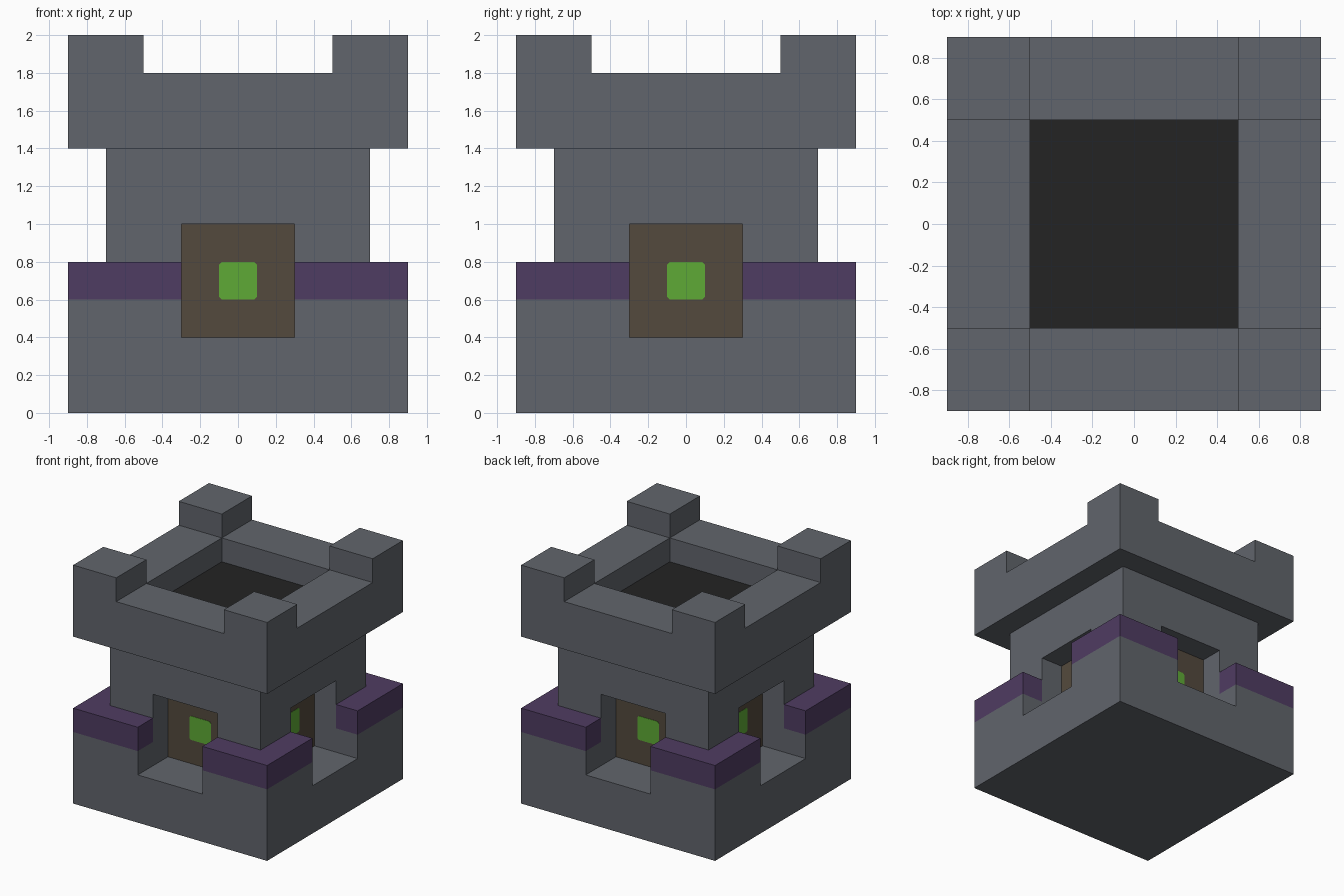
import bpy, bmesh
from math import pi
from mathutils import Matrix, Vector

if "Cube" in bpy.data.objects:
    bpy.data.objects.remove(bpy.data.objects["Cube"], do_unlink=True)


def material(name, rgb):
    """Make a flat material from 0-255 sRGB values."""
    lin = [((c / 255 + 0.055) / 1.055) ** 2.4 for c in rgb]
    mat = bpy.data.materials.new(name)
    mat.use_nodes = True
    mat.diffuse_color = (*lin, 1)
    bsdf = next(n for n in mat.node_tree.nodes if n.type == 'BSDF_PRINCIPLED')
    bsdf.inputs["Base Color"].default_value = (*lin, 1)
    return mat


stone = material("grey stone", (97, 101, 108))
purple = material("purple band", (79, 60, 98))
brown = material("brown panel", (84, 74, 61))
black = material("black floor", (35, 35, 35))
green = material("green light", (95, 170, 54))


def make_object(name, bm, mats):
    mesh = bpy.data.meshes.new(name)
    bm.to_mesh(mesh)
    bm.free()
    for mat in mats:
        mesh.materials.append(mat)
    obj = bpy.data.objects.new(name, mesh)
    bpy.context.collection.objects.link(obj)


def is_solid(p):
    """Tell whether a point lies inside the stone of the tower."""
    near, far = sorted((abs(p.x), abs(p.y)))
    if p.z < 0 or p.z > 2 or far > 0.9:
        return False
    if p.z > 1.4:  # crown with a sunken floor and raised corners
        return p.z < 1.6 or (far > 0.5 and (p.z < 1.8 or near > 0.5))
    if 0.4 < p.z < 1 and near < 0.3 and far > 0.5:  # niche on each side
        return False
    return far < (0.9 if p.z < 0.8 else 0.7)


def face_material(c, normal):
    """Choose the material slot from the position of a wall face."""
    reach = max(abs(c.x), abs(c.y))
    if 0.61 < c.z < 0.81 and reach > 0.71:
        return 1
    if 0.41 < c.z < 0.99 and abs(reach - 0.5) < 0.01:
        return 2
    if abs(c.z - 1.6) < 0.01 and normal.z > 0.9:
        return 3
    return 0


# Tower: blocks on a coarse grid, with a wall wherever stone meets air
flat = [-0.9, -0.7, -0.5, -0.3, 0.3, 0.5, 0.7, 0.9]
grid = [flat, flat, [0, 0.4, 0.6, 0.8, 1, 1.4, 1.6, 1.8, 2]]
cells = [list(zip(line, line[1:])) for line in grid]
bm = bmesh.new()
for xs in cells[0]:
    for ys in cells[1]:
        for zs in cells[2]:
            lo, hi = (Vector(v) for v in zip(xs, ys, zs))
            mid, size = (lo + hi) / 2, hi - lo
            if not is_solid(mid):
                continue
            for axis in range(3):
                for sign in (-1, 1):
                    normal = Vector((0, 0, 0))
                    normal[axis] = sign
                    c = mid + normal * size[axis] / 2
                    if is_solid(c + normal * 0.01):
                        continue
                    u, v = Vector((0, 0, 0)), Vector((0, 0, 0))
                    a, b = (axis + 1) % 3, (axis + 2) % 3
                    u[a], v[b] = size[a] / 2, sign * size[b] / 2
                    face = bm.faces.new([bm.verts.new(p) for p in (
                        c - u - v, c + u - v, c + u + v, c - u + v)])
                    face.material_index = face_material(c, normal)
bmesh.ops.remove_doubles(bm, verts=bm.verts[:], dist=0.001)
bmesh.ops.dissolve_limit(bm, angle_limit=0.02, verts=bm.verts[:],
                         edges=bm.edges[:], delimit={'MATERIAL'})
make_object("tower", bm, (stone, purple, brown, black))

# Glowing plates with clipped corners at the back of each niche
for turn, side in enumerate(("front", "left", "back", "right")):
    bm = bmesh.new()
    bmesh.ops.create_cube(bm, size=1, matrix=Matrix.Translation((0, -0.5, 0.7))
                          @ Matrix.Diagonal((0.2, 0.006, 0.2, 1)))
    corners = [e for e in bm.edges
               if abs(e.verts[0].co.y - e.verts[1].co.y) > 0.001]
    bmesh.ops.bevel(bm, geom=corners, offset=0.014, segments=1, affect='EDGES')
    bm.transform(Matrix.Rotation(turn * pi / 2, 4, 'Z'))
    make_object(side + "_light", bm, [green])
